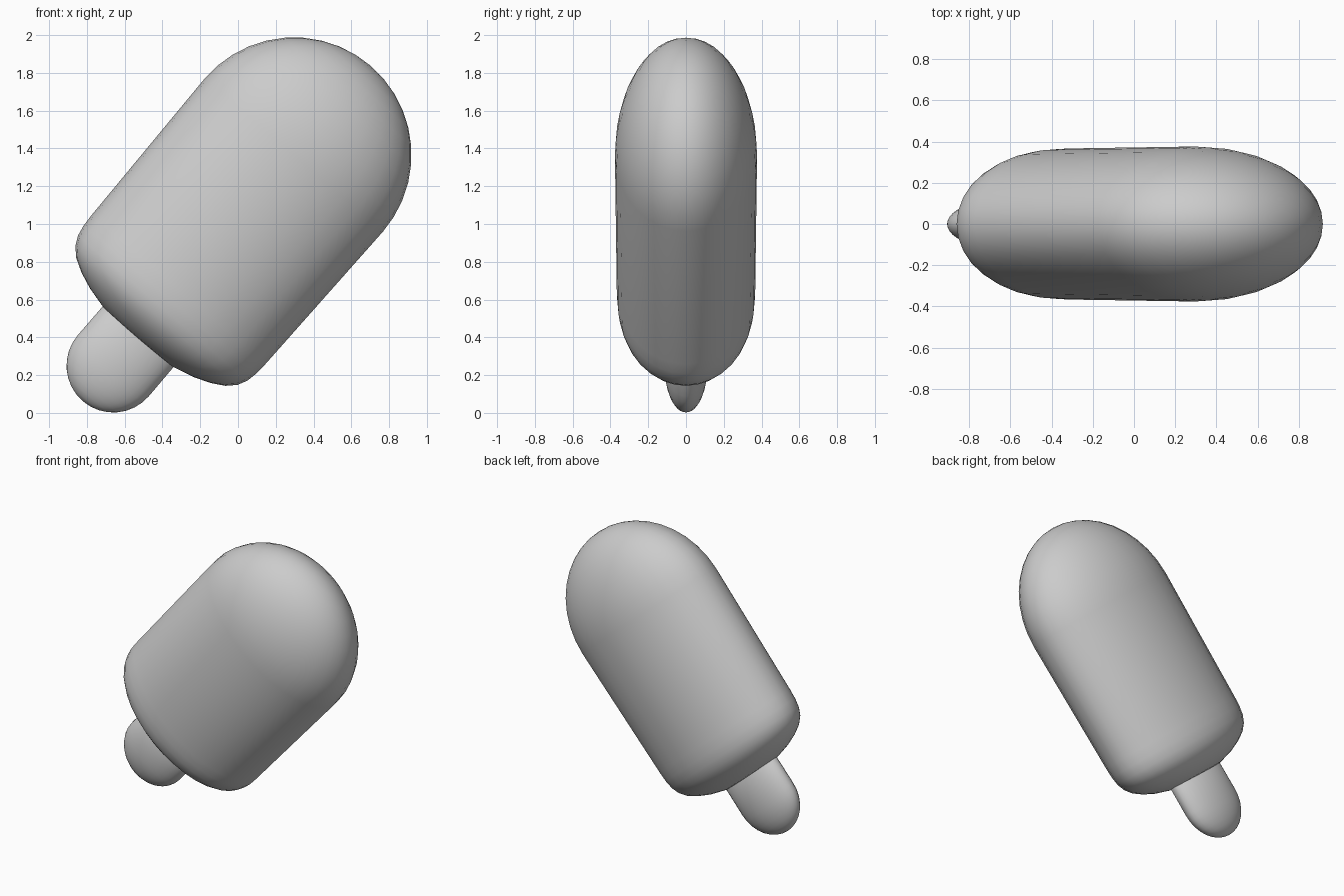
import bpy, bmesh, math
from mathutils import Matrix, Vector

cube = bpy.data.objects.get("Cube")
if cube:
    bpy.data.objects.remove(cube, do_unlink=True)

SEGMENTS = 32
TILT = math.radians(40.6)
BASE = Vector((-0.66, 0, 0.25))   # centre of the stick's round end

grey = bpy.data.materials.new("plain_grey")
grey.use_nodes = True
colour = (0.6, 0.6, 0.6, 1)
grey.diffuse_color = colour
grey.node_tree.nodes["Principled BSDF"].inputs["Base Color"].default_value = colour


def arc(centre, radius, start, end, steps):
    """Profile points (radius, height) on a circle round the axis."""
    angles = [math.radians(start + (end - start) * i / steps) for i in range(steps + 1)]
    return [(radius * math.cos(a), centre + radius * math.sin(a)) for a in angles]


def flat_lathe(name, profile, depth):
    """Spin a profile round the leaning axis, squashed front to back."""
    bm = bmesh.new()
    verts = [bm.verts.new((r, 0, h)) for r, h in profile]
    edges = [bm.edges.new(pair) for pair in zip(verts, verts[1:])]
    bmesh.ops.spin(bm, geom=verts + edges, axis=(0, 0, 1), cent=(0, 0, 0),
                   angle=math.tau, steps=SEGMENTS, use_duplicate=False)
    bmesh.ops.remove_doubles(bm, verts=bm.verts, dist=0.0005)
    bmesh.ops.recalc_face_normals(bm, faces=bm.faces)
    squash = Matrix.Diagonal((1, depth, 1, 1))
    lean = Matrix.Translation(BASE) @ Matrix.Rotation(TILT, 4, 'Y')
    bm.transform(lean @ squash)
    for face in bm.faces:
        face.smooth = True
    mesh = bpy.data.meshes.new(name)
    bm.to_mesh(mesh)
    bm.free()
    mesh.materials.append(grey)
    obj = bpy.data.objects.new(name, mesh)
    bpy.context.collection.objects.link(obj)
    return obj


# Ice bar: bulging underside, rounded rim, slight taper, domed top
underside = [(0, 0.18), (0.24, 0.2), (0.36, 0.23), (0.45, 0.265), (0.52, 0.305),
             (0.565, 0.35), (0.59, 0.4), (0.602, 0.46), (0.606, 0.53)]
flat_lathe("ice_bar", underside + arc(1.47, 0.622, 0, 90, 10), 0.605)

# Stick: flattened oval bar with a round end, running up into the ice
flat_lathe("stick", arc(0, 0.248, -90, 0, 8) + [(0.245, 0.55), (0, 0.55)], 0.46)
